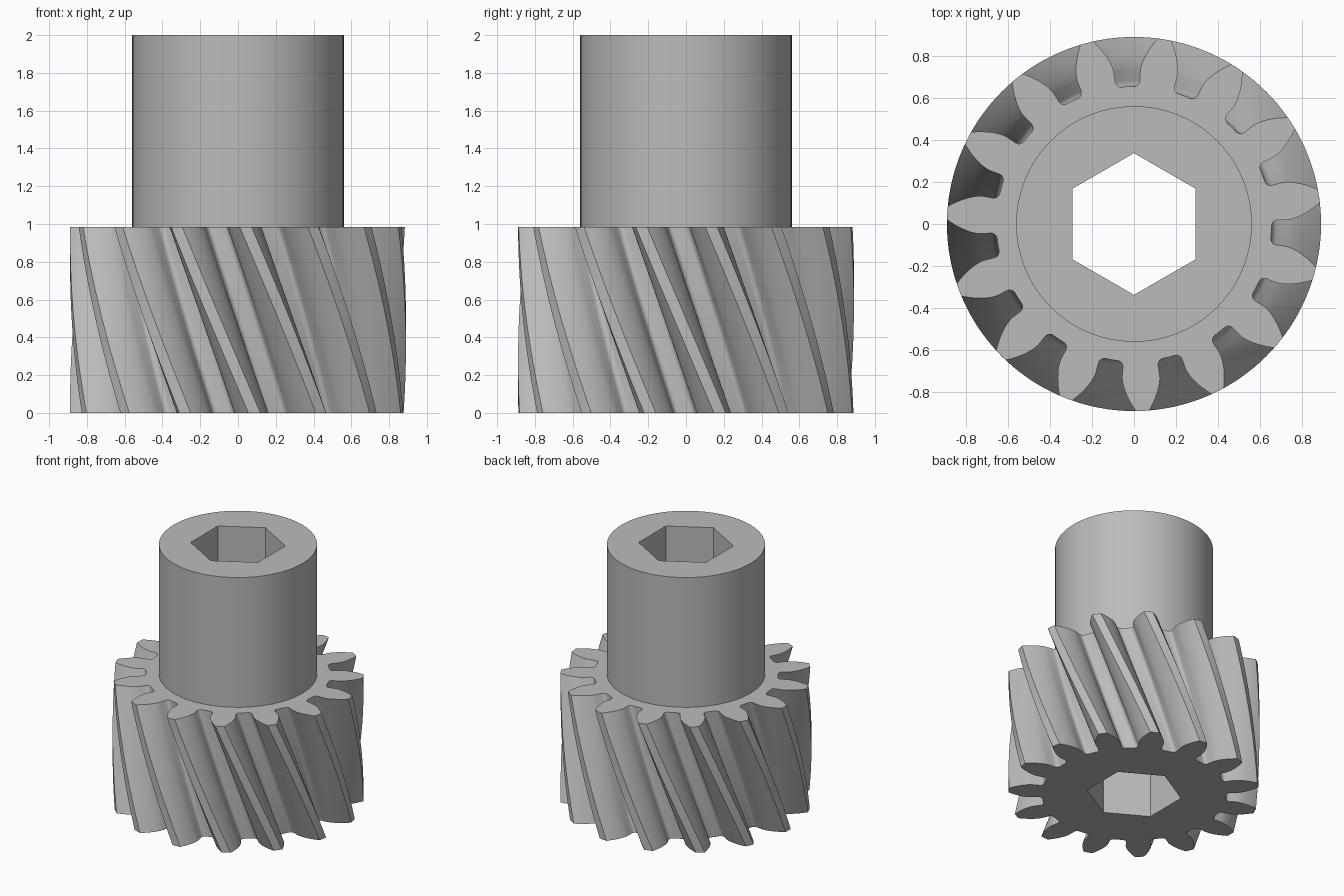
import bpy, bmesh, math

if "Cube" in bpy.data.objects:
    bpy.data.objects.remove(bpy.data.objects["Cube"])

TEETH, R_TIP, R_PITCH, R_ROOT = 15, 0.889, 0.784, 0.654
GEAR_H, TOTAL_H, R_HUB, R_HEX = 0.985, 2.0, 0.56, 0.337
TWIST = math.radians(-27)          # rotation from bottom to top
TOP_TOOTH = math.radians(-87.4)    # direction of one tooth on the top face
LAYERS = 28
PRESSURE = math.radians(21.3)
R_BASE = R_PITCH * math.cos(PRESSURE)
PITCH = 2 * math.pi / TEETH


def inv(a):
    return math.tan(a) - a


def half_angle(r):
    """Half of the tooth's angular width at radius r (involute)."""
    return PITCH / 4 + inv(PRESSURE) - inv(math.acos(min(1, R_BASE / r)))


# One tooth flank as (radius, angle): root, rounded corner, straight wall, involute
flank = []
fillet = 0.028
wall = half_angle(R_BASE)
for k in range(6):
    t = k / 5 * math.pi / 2
    flank.append((R_ROOT + fillet * (1 - math.cos(t)),
                  wall + fillet * (1 - math.sin(t)) / R_ROOT))
for k in range(9):
    r = R_BASE + (R_TIP - R_BASE) * k / 8
    flank.append((r, half_angle(r)))
tooth = ([(r, -a) for r, a in flank] + [(R_TIP, 0)]
         + [(r, a) for r, a in reversed(flank)] + [(R_ROOT, PITCH / 2)])
outline = [(r, a + i * PITCH) for i in range(TEETH) for r, a in tooth]

bm = bmesh.new()


def ring(points, z, turn=0.0):
    return [bm.verts.new((r * math.cos(a + turn), r * math.sin(a + turn), z))
            for r, a in points]


def skin(low, high):
    n = len(low)
    for i in range(n):
        j = (i + 1) % n
        bm.faces.new((low[i], low[j], high[j], high[i]))


def loop_edges(loop):
    out = []
    for i, v in enumerate(loop):
        w = loop[(i + 1) % len(loop)]
        out.append(bm.edges.get((v, w)) or bm.edges.new((v, w)))
    return out


def cap(outer, inner, up):
    bmesh.ops.triangle_fill(bm, edges=loop_edges(outer) + loop_edges(inner),
                            use_beauty=True, normal=(0, 0, up))


# Twisted teeth
rings = []
for k in range(LAYERS + 1):
    f = k / LAYERS
    rings.append(ring(outline, GEAR_H * f, TOP_TOOTH - TWIST * (1 - f)))
for low, high in zip(rings, rings[1:]):
    skin(low, high)

# Hub cylinder
circle = [(R_HUB, 2 * math.pi * i / 96) for i in range(96)]
hub_low, hub_high = ring(circle, GEAR_H), ring(circle, TOTAL_H)
skin(hub_low, hub_high)

# Hexagonal bore right through
hexagon = [(R_HEX, math.pi / 2 + i * math.pi / 3) for i in range(6)]
bore_low, bore_high = ring(hexagon, 0), ring(hexagon, TOTAL_H)
skin(bore_low, bore_high)

# Flat end faces and shoulder
cap(rings[0], bore_low, -1)
cap(rings[-1], hub_low, 1)
cap(hub_high, bore_high, 1)
bmesh.ops.recalc_face_normals(bm, faces=bm.faces)

mesh = bpy.data.meshes.new("helical_pinion")
bm.to_mesh(mesh)
bm.free()
pinion = bpy.data.objects.new("helical_pinion", mesh)
bpy.context.collection.objects.link(pinion)

steel = bpy.data.materials.new("plain grey")
steel.diffuse_color = (0.5, 0.5, 0.5, 1)
steel.use_nodes = True
steel.node_tree.nodes["Principled BSDF"].inputs["Base Color"].default_value = steel.diffuse_color
mesh.materials.append(steel)

bpy.context.view_layer.objects.active = pinion
pinion.select_set(True)
bpy.ops.object.shade_smooth_by_angle(angle=math.radians(30))
